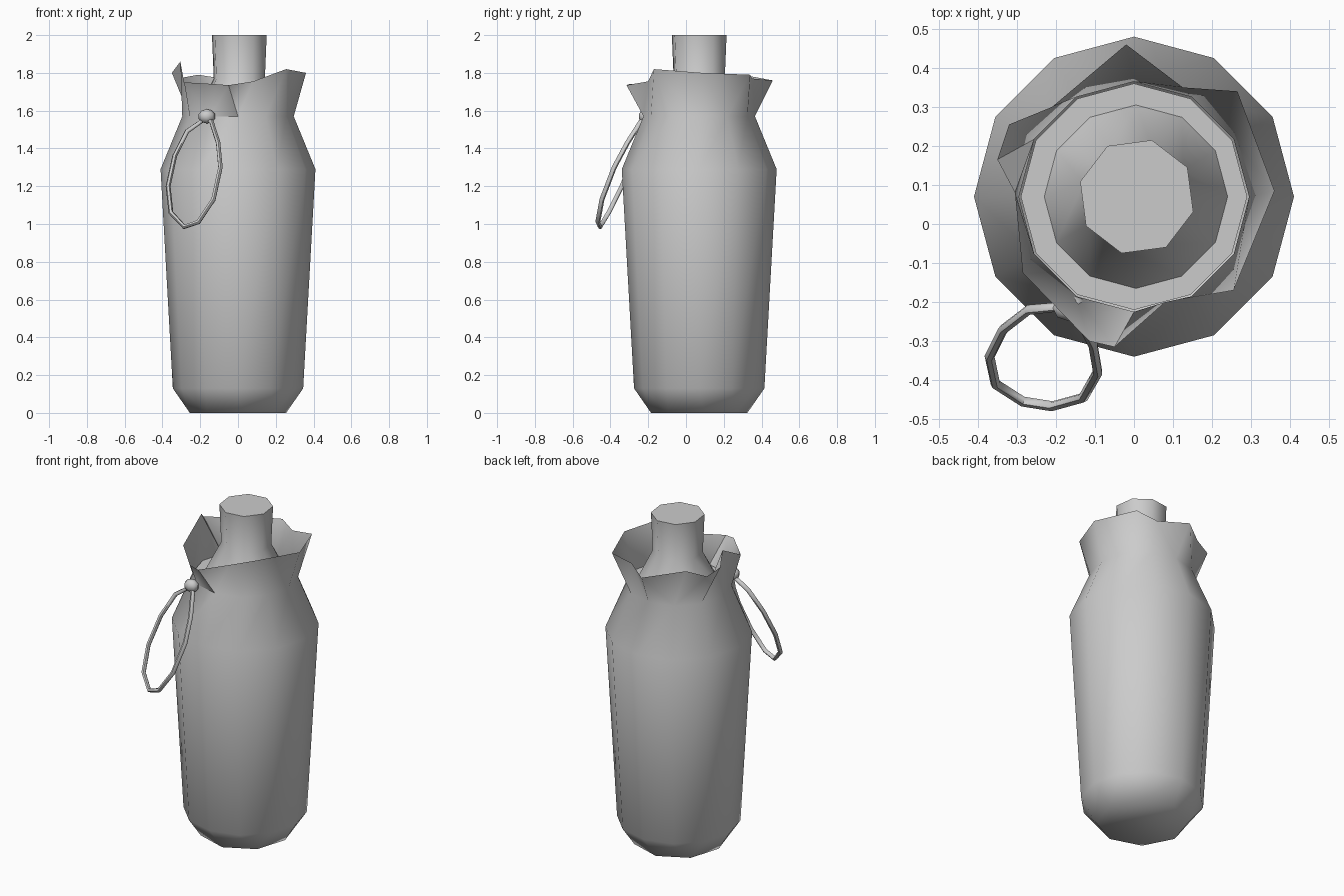
import bpy, bmesh, math
from mathutils import Vector

cube = bpy.data.objects.get("Cube")
if cube:
    bpy.data.objects.remove(cube, do_unlink=True)

TAU = 2 * math.pi
CY = 0.07  # the bottle's axis sits a little behind the origin

grey = bpy.data.materials.new("plain grey")
grey.use_nodes = True
GREY = (0.6, 0.6, 0.6, 1)
grey.diffuse_color = GREY
grey.node_tree.nodes["Principled BSDF"].inputs["Base Color"].default_value = GREY


def angle(v):
    return (math.atan2(v.co.y - CY, v.co.x) + 1e-3) % TAU


def loop(bm, points):
    return sorted([bm.verts.new(p) for p in points], key=angle)


def ring(bm, radius, z, sides=12, turn=0, cx=0):
    angles = [math.radians(turn) + TAU * i / sides for i in range(sides)]
    return loop(bm, [(cx + radius * math.cos(a), CY + radius * math.sin(a), z) for a in angles])


def stitch(bm, low, high):
    """Join two loops, which may have different numbers of vertices."""
    n, m, i, j = len(low), len(high), 0, 0

    def ahead(verts, k):
        return angle(verts[k % len(verts)]) + TAU * (k // len(verts))

    while i < n or j < m:
        a, b = low[i % n], high[j % m]
        a2, b2 = low[(i + 1) % n], high[(j + 1) % m]
        gap = ahead(low, i + 1) - ahead(high, j + 1)
        if i < n and j < m and abs(gap) < 0.01:
            bm.faces.new((a, a2, b2, b))
            i, j = i + 1, j + 1
        elif j == m or (i < n and gap < 0):
            bm.faces.new((a, a2, b))
            i += 1
        else:
            bm.faces.new((a, b2, b))
            j += 1


def smooth(obj, degrees):
    bpy.ops.object.select_all(action='DESELECT')
    obj.select_set(True)
    bpy.context.view_layer.objects.active = obj
    bpy.ops.object.shade_smooth_by_angle(angle=math.radians(degrees))


def finish(bm, name, degrees=52):
    mesh = bpy.data.meshes.new(name)
    bm.to_mesh(mesh)
    bm.free()
    obj = bpy.data.objects.new(name, mesh)
    bpy.context.collection.objects.link(obj)
    mesh.materials.append(grey)
    smooth(obj, degrees)
    return obj


# Wrapped body with a ragged, flared collar
RIM = [
    (0.36, 0.085, 1.80), (0.265, 0.34, 1.79), (0.125, 0.35, 1.77),
    (-0.02, 0.46, 1.76), (-0.21, 0.30, 1.79), (-0.32, 0.255, 1.77),
    (-0.35, 0.165, 1.80), (-0.305, 0.08, 1.86), (-0.285, -0.125, 1.75),
    (-0.115, -0.30, 1.74), (-0.05, -0.315, 1.735), (0.08, -0.20, 1.755),
    (0.255, -0.17, 1.82),
]
bm = bmesh.new()
base = ring(bm, 0.256, 0, sides=8, turn=5)
bm.faces.new(base[::-1])
rings = [base, ring(bm, 0.345, 0.13), ring(bm, 0.41, 1.29), ring(bm, 0.295, 1.57), loop(bm, RIM)]
for low, high in zip(rings, rings[1:]):
    stitch(bm, low, high)
finish(bm, "wrapped_body")

# Bottle shoulder and neck rising out of the collar
bm = bmesh.new()
rings = [
    ring(bm, 0.29, 1.58),
    ring(bm, 0.235, 1.58, cx=0.005),
    ring(bm, 0.14, 1.77, sides=8, turn=30, cx=0.007),
    ring(bm, 0.15, 2.0, sides=8, turn=30, cx=0.007),
]
for low, high in zip(rings, rings[1:]):
    stitch(bm, low, high)
bm.faces.new(rings[-1])
finish(bm, "bottle_neck")

# Hanging cord loop
CORD = [
    (-0.17, -0.21, 1.56), (-0.27, -0.22, 1.49), (-0.335, -0.27, 1.36),
    (-0.37, -0.34, 1.20), (-0.355, -0.41, 1.06), (-0.285, -0.455, 0.985),
    (-0.21, -0.467, 1.01), (-0.13, -0.445, 1.13), (-0.093, -0.38, 1.30),
    (-0.105, -0.31, 1.43), (-0.14, -0.24, 1.54),
]
curve = bpy.data.curves.new("cord_loop", 'CURVE')
curve.dimensions = '3D'
curve.bevel_depth = 0.013
curve.bevel_resolution = 1
spline = curve.splines.new('POLY')
spline.points.add(len(CORD) - 1)
for point, co in zip(spline.points, CORD):
    point.co = (*co, 1)
spline.use_cyclic_u = True
curve.materials.append(grey)
cord = bpy.data.objects.new("cord_loop", curve)
bpy.context.collection.objects.link(cord)
bpy.ops.object.select_all(action='DESELECT')
cord.select_set(True)
bpy.context.view_layer.objects.active = cord
bpy.ops.object.convert(target='MESH')
smooth(bpy.context.view_layer.objects.active, 60)

# Knot that ties the cord to the neck
bm = bmesh.new()
bmesh.ops.create_uvsphere(bm, u_segments=8, v_segments=5, radius=1)
bmesh.ops.scale(bm, vec=Vector((0.046, 0.036, 0.038)), verts=bm.verts)
bmesh.ops.translate(bm, vec=Vector((-0.165, -0.215, 1.57)), verts=bm.verts)
finish(bm, "cord_knot", 60)
